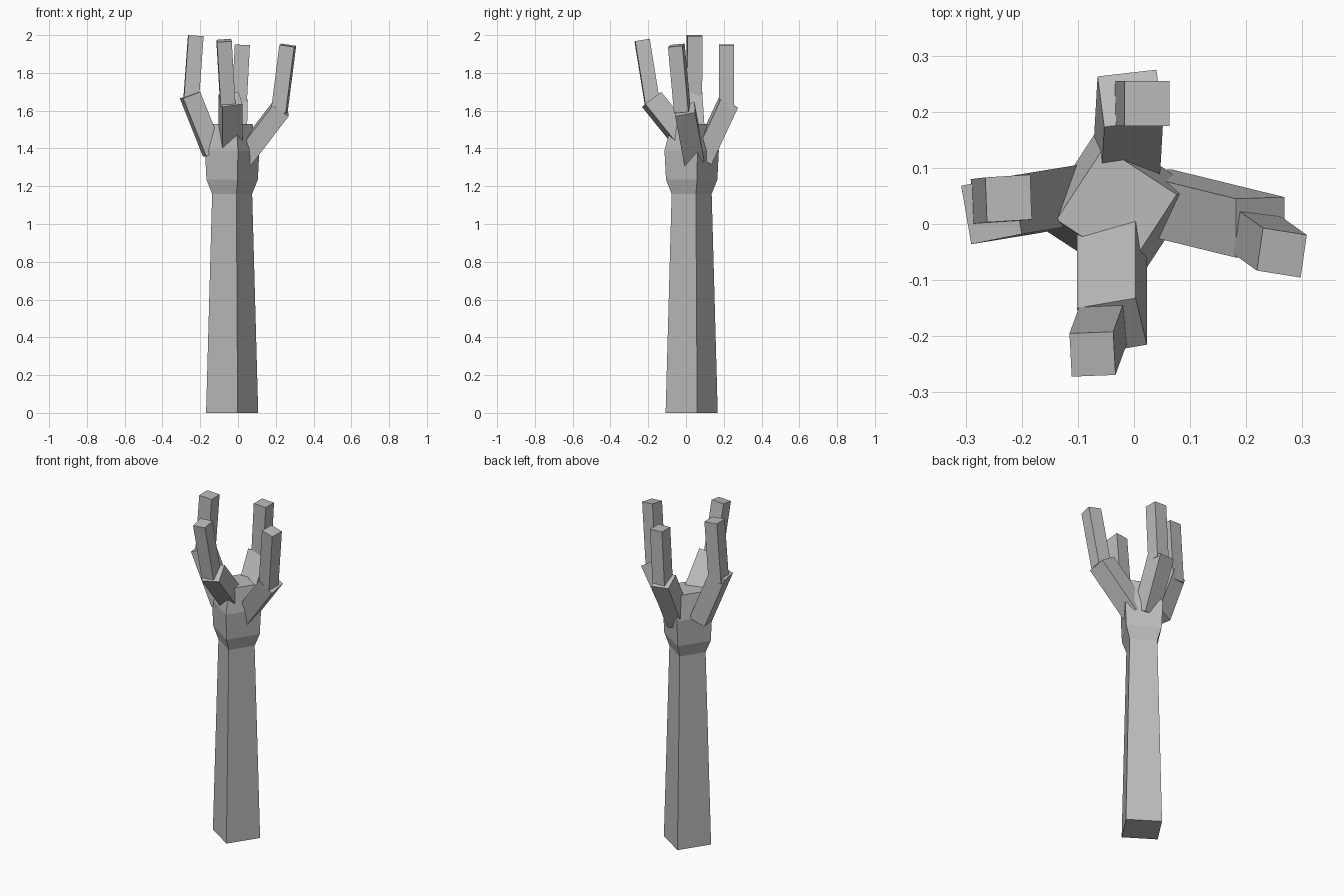
import bpy, bmesh
from mathutils import Vector

if "Cube" in bpy.data.objects:
    bpy.data.objects.remove(bpy.data.objects["Cube"])

grey = bpy.data.materials.new("stone_grey")
grey.diffuse_color = (0.5, 0.5, 0.5, 1)
grey.use_nodes = True
grey.node_tree.nodes["Principled BSDF"].inputs["Base Color"].default_value = grey.diffuse_color


def finish(name, bm):
    bmesh.ops.recalc_face_normals(bm, faces=bm.faces[:])
    mesh = bpy.data.meshes.new(name)
    bm.to_mesh(mesh)
    bm.free()
    mesh.materials.append(grey)
    bpy.context.collection.objects.link(bpy.data.objects.new(name, mesh))


def loft(bm, rings):
    """Skin a stack of four-point rings and cap both ends."""
    loops = [[bm.verts.new(p) for p in ring] for ring in rings]
    for low, high in zip(loops, loops[1:]):
        for i in range(4):
            j = (i + 1) % 4
            bm.faces.new((low[i], low[j], high[j], high[i]))
    bm.faces.new(loops[0])
    bm.faces.new(loops[-1])


def bar(name, corner, across, depth, down):
    """Box spanned from one top corner by its three edge directions."""
    c, a, d, l = map(Vector, (corner, across, depth, down))
    top = [c, c + a, c + a + d, c + d]
    bm = bmesh.new()
    loft(bm, [top, [p + l for p in top]])
    finish(name, bm)


# Forearm and palm: a twisted square section that tapers, flares, then closes
CX, CY = -0.031, 0.030
profile = [(0, 0.138), (1.16, 0.106), (1.235, 0.136), (1.39, 0.144), (1.53, 0.107)]
rings = []
for z, r in profile:
    k = 0.21 * r
    rings.append([(CX + x, CY + y, z) for x, y in ((k, -r), (r, k), (-k, r), (-r, -k))])
bm = bmesh.new()
loft(bm, rings)
finish("forearm_and_palm", bm)

# Four fingers: a leaning knuckle bar and a nearly upright tip bar each
fingers = {
    "right": (((.182, .045, 1.645), (0, -.105, -.02), (.086, .003, -.055), (-.2, .049, -.26)),
              ((.23, -.007, 1.955), (.078, -.0125, -.012), (-.011, -.076, -.007), (-.045, .032, -.35))),
    "left": (((-.2, -.018, 1.70), (-.018, .104, 0), (-.09, -.018, -.035), (.122, .02, -.307)),
             ((-.262, .003, 2.0), (.08, .005, -.006), (-.003, .08, 0), (-.026, -.003, -.36))),
    "front": (((.003, -.132, 1.70), (-.105, -.018, -.015), (.02, -.083, -.065), (0, .205, -.255)),
              ((-.115, -.195, 1.975), (.078, .003, .006), (.004, -.077, -.013), (.02, .055, -.34))),
    "back": (((.052, .185, 1.66), (-.105, -.012, .008), (-.012, .09, -.045), (-.008, -.14, -.3)),
             ((-.017, .175, 1.95), (.08, 0, -.003), (0, .08, 0), (-.018, 0, -.34))),
}
for side, (knuckle, tip) in fingers.items():
    bar(side + "_finger_base", *knuckle)
    bar(side + "_finger_tip", *tip)
